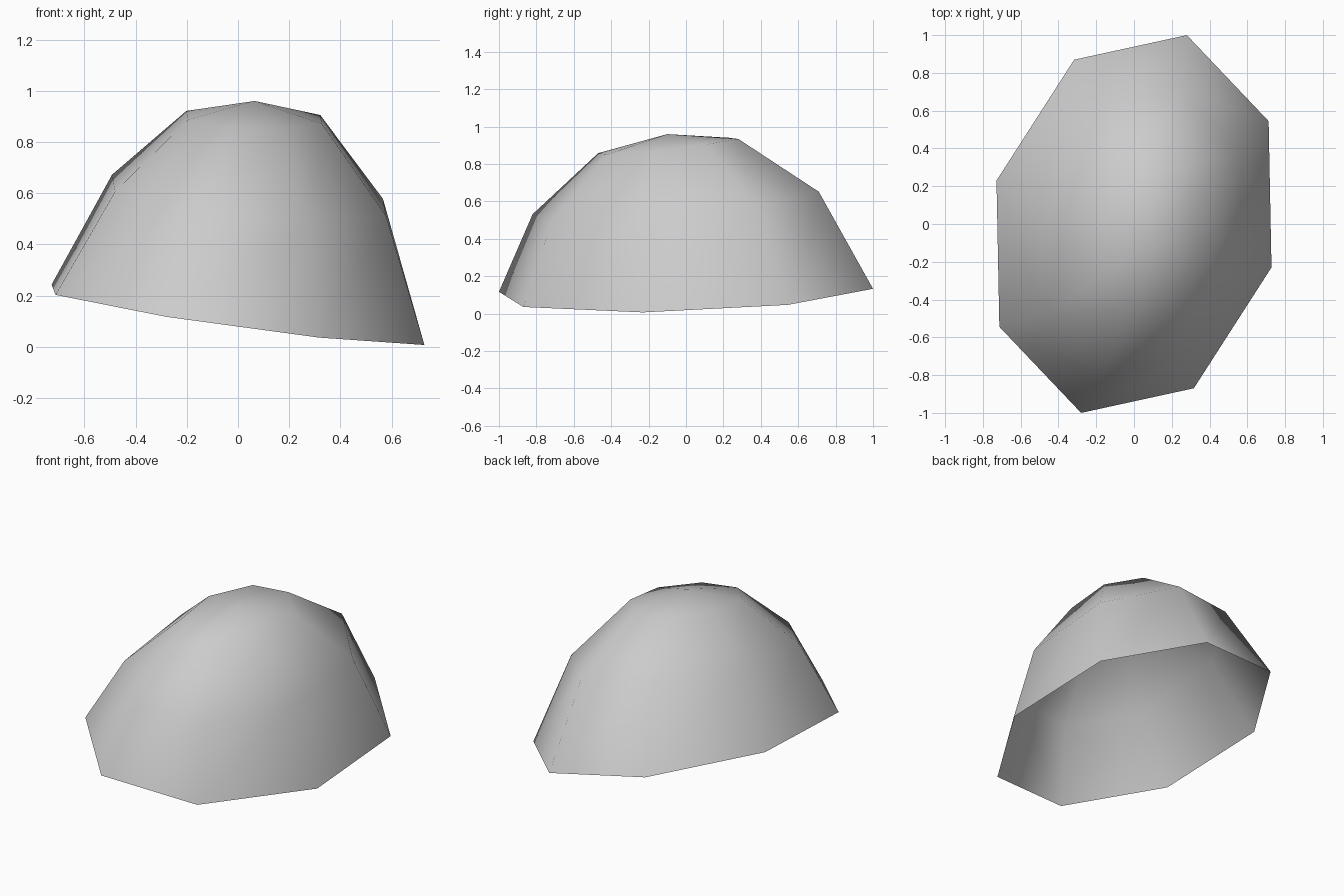
import bpy
import bmesh
from math import cos, sin, tau
from mathutils import Vector

default_cube = bpy.data.objects.get("Cube")
if default_cube:
    bpy.data.objects.remove(default_cube, do_unlink=True)

SIDES = 8

# Stone colour
stone = bpy.data.materials.new("stone grey")
stone.use_nodes = True
grey = (0.6, 0.6, 0.6, 1)
stone.diffuse_color = grey
stone.node_tree.nodes["Principled BSDF"].inputs["Base Color"].default_value = grey

# Tilted oval rings from rim to crown: centre, long half-axis, short half-axis
rings = [
    ((0, 0, 0.125), (0.28, 1.0, 0.008), (0.728, -0.23, -0.118)),
    ((0.043, -0.055, 0.592), (0.205, 0.765, 0.06), (0.535, -0.17, -0.08)),
    ((0.063, -0.095, 0.896), (0.1, 0.375, 0.038), (0.265, -0.085, -0.025)),
]
crown = (0.065, -0.1, 0.96)


def add_ring(bm, centre, long_axis, short_axis):
    """Place one tilted oval loop of vertices."""
    c, a, b = Vector(centre), Vector(long_axis), Vector(short_axis)
    angles = [tau * k / SIDES for k in range(SIDES)]
    return [bm.verts.new(c + a * cos(t) + b * sin(t)) for t in angles]


# Open boulder shell: bands of quads closed by a fan at the crown
bm = bmesh.new()
loops = [add_ring(bm, *ring) for ring in rings]
tip = bm.verts.new(crown)
for k in range(SIDES):
    n = (k + 1) % SIDES
    for low, high in zip(loops, loops[1:]):
        bm.faces.new((low[n], low[k], high[k], high[n]))
    bm.faces.new((loops[-1][n], loops[-1][k], tip))
for face in bm.faces:
    face.smooth = True

mesh = bpy.data.meshes.new("boulder_shell")
bm.to_mesh(mesh)
bm.free()
mesh.materials.append(stone)
boulder = bpy.data.objects.new("boulder_shell", mesh)
bpy.context.collection.objects.link(boulder)
